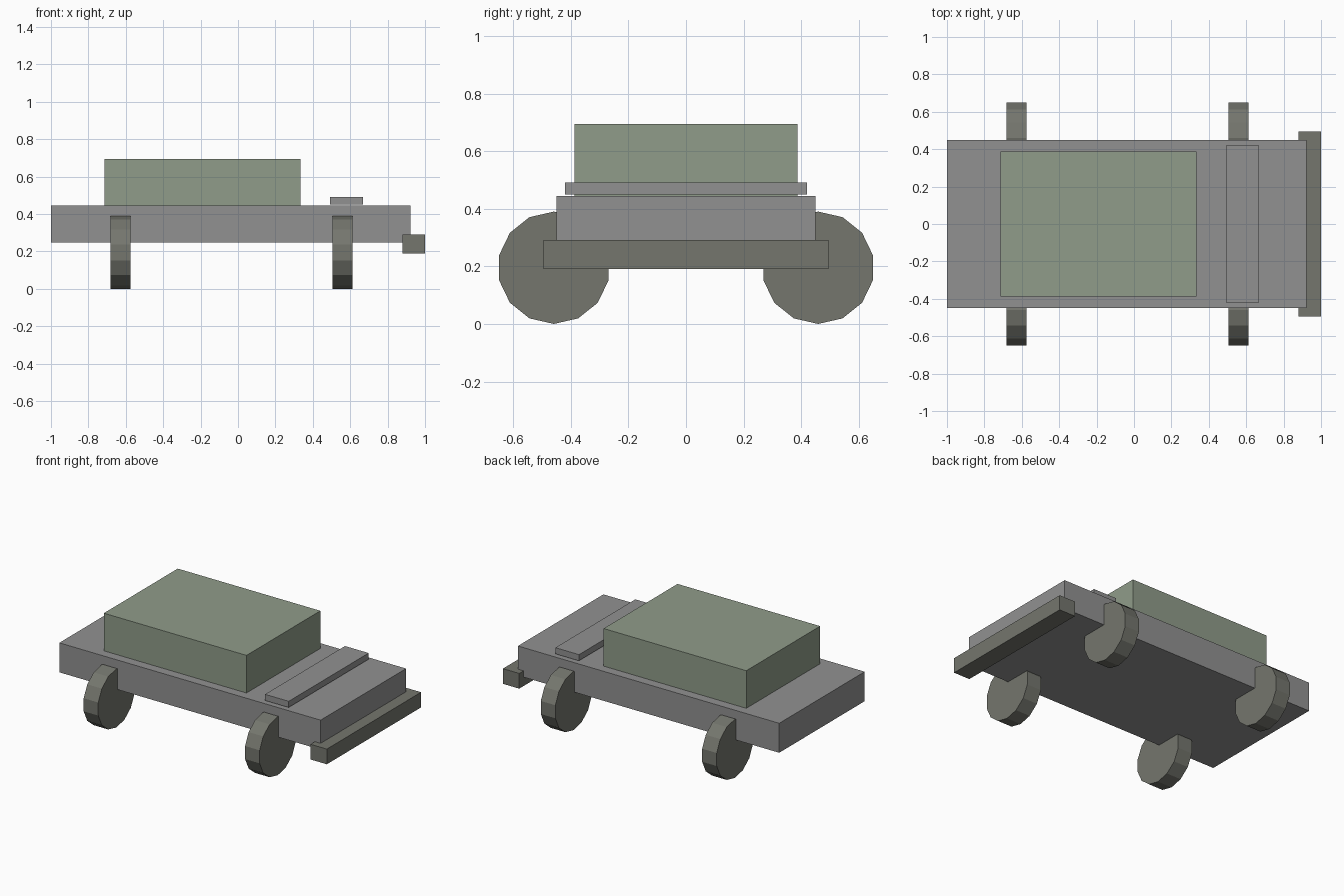
import bpy
import math

if "Cube" in bpy.data.objects:
    bpy.data.objects.remove(bpy.data.objects["Cube"])


def material(name, rgb):
    m = bpy.data.materials.new(name)
    m.diffuse_color = (*rgb, 1)
    m.use_nodes = True
    m.node_tree.nodes["Principled BSDF"].inputs["Base Color"].default_value = m.diffuse_color
    return m


def box(name, x, half_y, z, mat):
    # box from x and z ranges, symmetric in y
    bpy.ops.mesh.primitive_cube_add(
        size=1, location=((x[0] + x[1]) / 2, 0, (z[0] + z[1]) / 2))
    ob = bpy.context.object
    ob.name = name
    ob.scale = (x[1] - x[0], 2 * half_y, z[1] - z[0])
    bpy.ops.object.transform_apply(location=False, rotation=False, scale=True)
    ob.data.materials.append(mat)


def wheel(name, x, y, mat):
    # 14-sided disc, axis along x, with one corner straight down
    bpy.ops.mesh.primitive_cylinder_add(
        vertices=14, radius=0.195, depth=0.107,
        location=(x, y, 0.195), rotation=(0, math.pi / 2, 0))
    ob = bpy.context.object
    ob.name = name
    bpy.ops.object.transform_apply(location=False, rotation=True, scale=False)
    # make sure a corner (not a flat) points down
    if min(v.co.z for v in ob.data.vertices) > -0.1945:
        ob.rotation_euler.x = math.pi / 14
    ob.data.materials.append(mat)


grey = material("mid_grey", (0.286, 0.286, 0.286))
green = material("green_grey", (0.277, 0.332, 0.253))
dark = material("dark_grey", (0.176, 0.181, 0.155))

# Deck, upper block, raised strip and bumper
box("chassis", (-1.0, 0.922), 0.449, (0.249, 0.445), grey)
box("upper_block", (-0.715, 0.334), 0.388, (0.445, 0.695), green)
box("deck_strip", (0.493, 0.667), 0.42, (0.45, 0.491), grey)
box("bumper", (0.88, 1.0), 0.495, (0.19, 0.291), dark)

# Four wheels
for end, x in (("rear", -0.627), ("front", 0.56)):
    for side, y in (("left", 0.459), ("right", -0.459)):
        wheel(f"{end}_{side}_wheel", x, y, dark)
